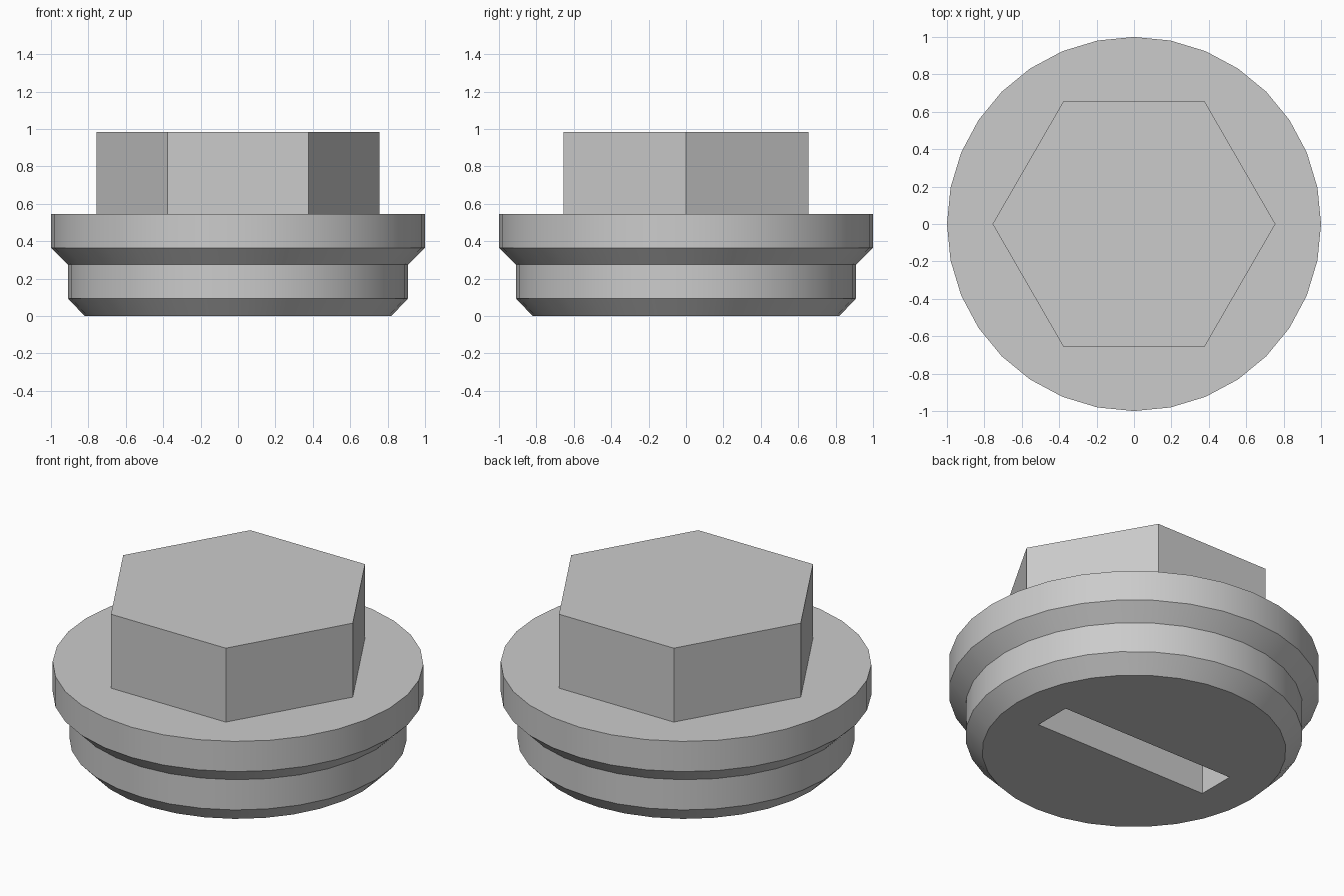
import bpy, bmesh
from math import cos, sin, tau, radians

cube = bpy.data.objects.get("Cube")
if cube:
    bpy.data.objects.remove(cube, do_unlink=True)

steel = bpy.data.materials.new("plain_grey")
steel.use_nodes = True
grey = (0.6, 0.6, 0.6, 1)
steel.diffuse_color = grey
steel.node_tree.nodes["Principled BSDF"].inputs["Base Color"].default_value = grey


def turned(name, profile, sides):
    """Closed solid of stacked rings, given as (radius, height) from the bottom up."""
    bm = bmesh.new()
    rings = [[bm.verts.new((r * cos(tau * i / sides), r * sin(tau * i / sides), z))
              for i in range(sides)] for r, z in profile]
    for low, high in zip(rings, rings[1:]):
        for i in range(sides):
            j = (i + 1) % sides
            bm.faces.new((low[i], low[j], high[j], high[i]))
    bm.faces.new(rings[0][::-1])
    bm.faces.new(rings[-1])
    mesh = bpy.data.meshes.new(name)
    bm.to_mesh(mesh)
    bm.free()
    mesh.materials.append(steel)
    obj = bpy.data.objects.new(name, mesh)
    bpy.context.collection.objects.link(obj)
    return obj


def select_only(obj):
    bpy.ops.object.select_all(action="DESELECT")
    obj.select_set(True)
    bpy.context.view_layer.objects.active = obj


# Round plug body: chamfered foot, neck, flared flange
body = turned("plug_body", [(0.82, 0), (0.91, 0.095), (0.91, 0.275),
                            (1, 0.365), (1, 0.545)], 32)

# Hexagonal wrench head
turned("hex_head", [(0.756, 0.545), (0.756, 0.985)], 6)

# Straight blind slot cut into the underside
bpy.ops.mesh.primitive_cube_add(size=2)
cutter = bpy.context.object
cutter.name = "slot_cutter"
cutter.scale = (0.577, 0.114, 0.27)
cutter.hide_render = True
cutter.data.materials.append(steel)
cut = body.modifiers.new("slot", "BOOLEAN")
cut.operation = "DIFFERENCE"
cut.solver = "EXACT"
cut.object = cutter
select_only(body)
bpy.ops.object.modifier_apply(modifier=cut.name)
bpy.data.objects.remove(cutter, do_unlink=True)

# Smooth round walls with crisp edges
select_only(body)
bpy.ops.object.shade_smooth_by_angle(angle=radians(25))
